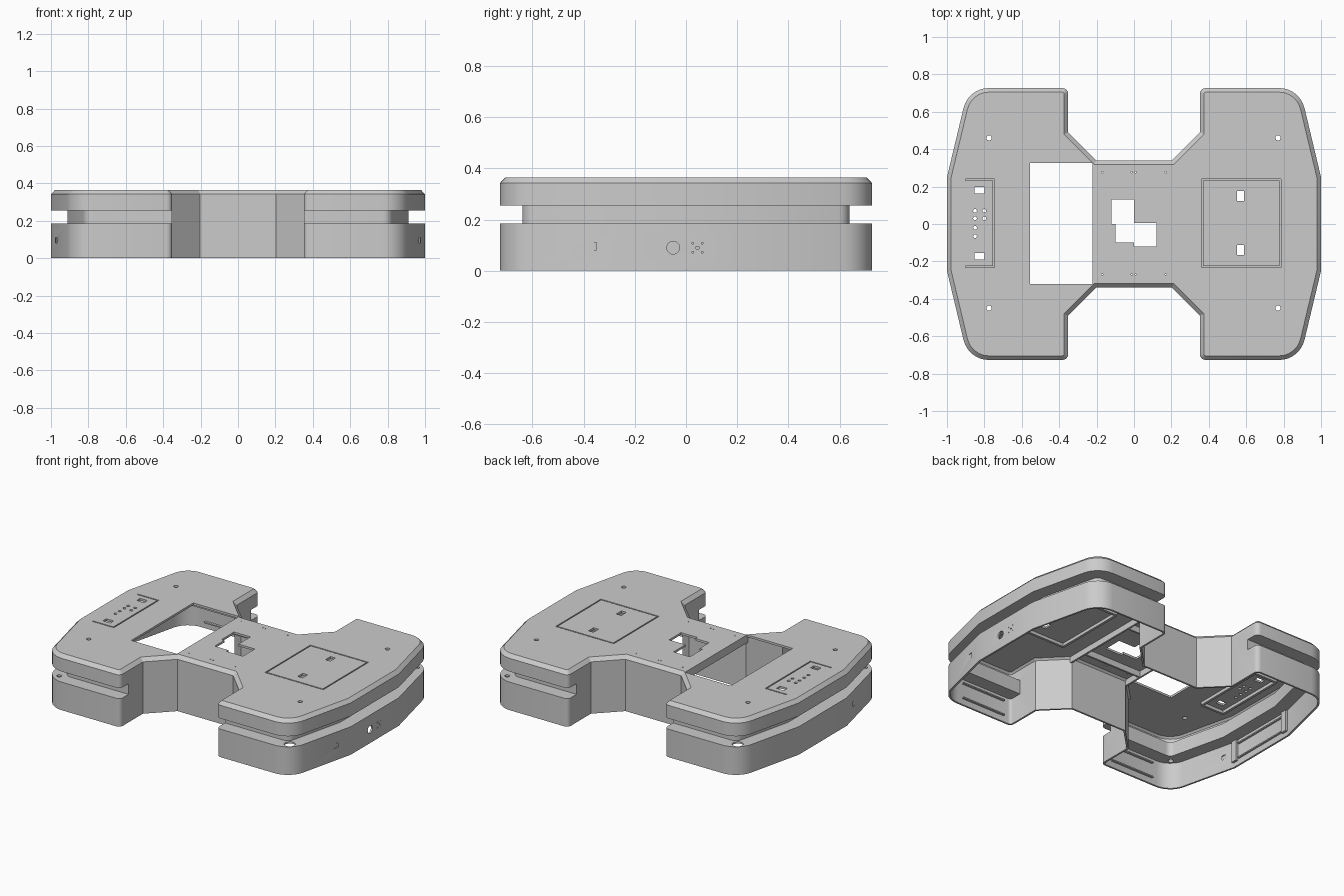
import bpy, bmesh, math
from mathutils import Vector

if "Cube" in bpy.data.objects:
    bpy.data.objects.remove(bpy.data.objects["Cube"], do_unlink=True)

grey = bpy.data.materials.new("light grey")
grey.use_nodes = True
COLOUR = (0.6, 0.6, 0.6, 1)
grey.diffuse_color = COLOUR
grey.node_tree.nodes["Principled BSDF"].inputs["Base Color"].default_value = COLOUR

WALL = 0.012
HALF_Y = 0.727
TOP = 0.365
GROOVE_LOW, GROOVE_HIGH, GROOVE_DEPTH = 0.185, 0.255, 0.088


def finish(name, bm):
    mesh = bpy.data.meshes.new(name)
    bm.to_mesh(mesh)
    bm.free()
    mesh.materials.append(grey)
    ob = bpy.data.objects.new(name, mesh)
    bpy.context.collection.objects.link(ob)
    return ob


def add_loft(bm, layers):
    """Closed solid through (points, z) layers of rising z, faces outward."""
    first = layers[0][0]
    area = sum(a[0] * b[1] - b[0] * a[1] for a, b in zip(first, first[1:] + first[:1]))
    step = 1 if area > 0 else -1
    rings = [[bm.verts.new((p[0], p[1], z)) for p in pts[::step]] for pts, z in layers]
    bm.faces.new(rings[0][::-1])
    bm.faces.new(rings[-1])
    n = len(rings[0])
    for a, b in zip(rings, rings[1:]):
        for i in range(n):
            j = (i + 1) % n
            bm.faces.new((a[i], a[j], b[j], b[i]))


def add_box(bm, x0, x1, y0, y1, z0, z1):
    add_loft(bm, [([(x0, y0), (x1, y0), (x1, y1), (x0, y1)], z) for z in (z0, z1)])


def add_disc(bm, x, y, r, z0, z1, n=16):
    pts = [(x + r * math.cos(i * math.tau / n), y + r * math.sin(i * math.tau / n)) for i in range(n)]
    add_loft(bm, [(pts, z0), (pts, z1)])


def fillet(a, b, c, r, n):
    """Arc of radius r rounding the corner b."""
    a, b, c = Vector(a), Vector(b), Vector(c)
    u, v = (a - b).normalized(), (c - b).normalized()
    half = u.angle(v) / 2
    centre = b + (u + v).normalized() * r / math.sin(half)
    s = b + u * r / math.tan(half) - centre
    e = b + v * r / math.tan(half) - centre
    w = s.angle(e)
    return [tuple(centre + (s * math.sin(w * (1 - i / n)) + e * math.sin(w * i / n)) / math.sin(w))
            for i in range(n + 1)]


def offset(pts, d, closed=True):
    """Move a counter-clockwise path inward by d with mitred corners."""
    out, n = [], len(pts)
    for i, p in enumerate(pts):
        p = Vector(p)
        prev = Vector(pts[i - 1]) if closed or i else None
        nxt = Vector(pts[(i + 1) % n]) if closed or i < n - 1 else None
        d1 = (p - prev).normalized() if prev else (nxt - p).normalized()
        d2 = (nxt - p).normalized() if nxt else d1
        n1, n2 = Vector((-d1.y, d1.x)), Vector((-d2.y, d2.x))
        out.append(tuple(p + (n1 + n2) * d / (1 + n1.dot(n2))))
    return out


def cut(target, cutter):
    mod = target.modifiers.new("cut", 'BOOLEAN')
    mod.object, mod.operation, mod.solver = cutter, 'DIFFERENCE', 'EXACT'
    bpy.context.view_layer.objects.active = target
    bpy.ops.object.modifier_apply(modifier=mod.name)
    bpy.data.objects.remove(cutter, do_unlink=True)


# Outline of the two-winged body
shoulder, side = (0.886, HALF_Y), (1.0, 0.25)
tip = (0.352, HALF_Y)
big_arc = fillet(side, shoulder, tip, 0.14, 8)
small_arc = fillet(shoulder, tip, (0.352, 0.49), 0.03, 4)
quarter = [side] + big_arc + small_arc + [(0.352, 0.49), (0.203, 0.34)]
half = quarter + [(-x, y) for x, y in reversed(quarter)]
outline = half + [(-x, -y) for x, y in half]

bm = bmesh.new()
add_loft(bm, [(outline, 0), (outline, 0.342), (offset(outline, 0.022), TOP)])
shell = finish("body_shell", bm)

# Band of the groove, running round the outside of each wing
upper = [side] + big_arc + [(0.3, HALF_Y)]
band = [(x, -y) for x, y in reversed(upper)] + upper


def groove(grow):
    bm = bmesh.new()
    ring = offset(band, -0.1, False) + offset(band, GROOVE_DEPTH + grow, False)[::-1]
    for s in (1, -1):
        pts = [(s * x, y) for x, y in ring]
        add_loft(bm, [(pts, GROOVE_LOW - grow), (pts, GROOVE_HIGH + grow)])
    return finish("groove_cutter", bm)


# Hollow inside, open underneath
bm = bmesh.new()
inner = offset(outline, WALL)
add_loft(bm, [(inner, -0.05), (inner, TOP - 0.026), (offset(outline, 0.024), TOP - 0.014)])
cavity = finish("cavity", bm)
cut(cavity, groove(WALL))
cut(shell, groove(0))
cut(shell, cavity)

# Openings through the deck
Z0, Z1 = 0.3, 0.4
bm = bmesh.new()
add_box(bm, -0.555, -0.222, -0.32, 0.327, Z0, Z1)
stair = [(-0.12, 0.13), (0, 0.13), (0, 0.005), (0.12, 0.005), (0.12, -0.12),
         (0, -0.12), (0, -0.1), (-0.1, -0.1), (-0.1, 0), (-0.12, 0)]
add_loft(bm, [(stair, Z0), (stair, Z1)])
for x in (-0.775, 0.77):
    for y in (-0.45, 0.46):
        add_disc(bm, x, y, 0.014, Z0, Z1)
for y in (-0.14, 0.15):
    add_box(bm, 0.552, 0.588, y - 0.027, y + 0.027, Z0, Z1)
for y in (-0.173, 0.18):
    add_box(bm, -0.853, -0.8, y - 0.018, y + 0.018, Z0, Z1)
for x, y in ((-0.85, 0.07), (-0.8, 0.07), (-0.85, 0.03), (-0.8, 0.03), (-0.85, -0.02), (-0.85, -0.065)):
    add_disc(bm, x, y, 0.01, Z0, Z1, 12)
for x in (-0.17, -0.012, 0.008, 0.17):
    for y in (-0.27, 0.277):
        add_disc(bm, x, y, 0.004, Z0, Z1, 8)
cut(shell, finish("deck_cutter", bm))

# Fine seams around the two deck panels
bm = bmesh.new()
W, S0, S1 = 0.008, TOP - 0.009, TOP + 0.02
Y0, Y1 = -0.233, 0.24
c_shape = [(-0.9, Y0), (-0.745, Y0), (-0.745, Y1), (-0.9, Y1),
           (-0.9, Y1 - W), (-0.745 - W, Y1 - W), (-0.745 - W, Y0 + W), (-0.9, Y0 + W)]
add_loft(bm, [(c_shape, S0), (c_shape, S1)])
cut(shell, finish("seam_cutter", bm))
bm = bmesh.new()
add_box(bm, 0.36, 0.785, Y0, Y1, S0, S1)
seam = finish("seam_cutter", bm)
bm = bmesh.new()
add_box(bm, 0.36 + W, 0.785 - W, Y0 + W, Y1 - W, S0 - 0.1, S1 + 0.1)
cut(seam, finish("seam_core", bm))
cut(shell, seam)

# Holes in the groove floor and the outer walls
bm = bmesh.new()
for s in (1, -1):
    add_disc(bm, s * 0.842, -s * 0.662, 0.034, 0.15, 0.22, 20)
    add_disc(bm, s * 0.842, s * 0.662, 0.016, 0.15, 0.22)
    add_box(bm, s * 0.972 - 0.004, s * 0.972 + 0.004, -0.42, -0.3, 0.08, 0.11)
add_box(bm, 0.95, 1.05, 0.04, 0.05, 0.085, 0.095)
for y in (0.027, 0.063):
    for z in (0.072, 0.108):
        add_box(bm, 0.95, 1.05, y - 0.003, y + 0.003, z - 0.003, z + 0.003)
cut(shell, finish("wall_cutter", bm))

# Round port in the left end wall, turned to face along x
bm = bmesh.new()
add_disc(bm, -0.09, -0.05, 0.025, 0.95, 1.05, 20)
for v in bm.verts:
    v.co = (v.co.z, v.co.y, -v.co.x)
cut(shell, finish("port_cutter", bm))

# Raised rims below the deck panels
UNDER = TOP - 0.014
bm = bmesh.new()
for x0, x1 in ((-0.9, -0.735), (0.35, 0.795)):
    for x in (x0, x1):
        add_box(bm, x - 0.008, x + 0.008, Y0 - 0.01, Y1 + 0.01, UNDER - 0.02, UNDER)
    for y in (Y0 - 0.01, Y1 + 0.01):
        add_box(bm, x0, x1, y - 0.008, y + 0.008, UNDER - 0.02, UNDER)
finish("panel_rims", bm)

# Ribs under the waist deck
bm = bmesh.new()
for x in (-0.215, 0.215):
    add_box(bm, x - 0.006, x + 0.006, -0.33, 0.33, UNDER - 0.04, UNDER)
for y in (-0.2, 0.2):
    add_box(bm, -0.215, 0.215, y - 0.006, y + 0.006, UNDER - 0.04, UNDER)
finish("waist_ribs", bm)

# Rails and brackets inside the end walls
bm = bmesh.new()
for s in (1, -1):
    for z in (0.04, 0.14):
        add_box(bm, s * 0.976, s * 0.99, -0.2, 0.2, z, z + 0.008)
        for t in (1, -1):
            add_box(bm, s * 0.42, s * 0.74, t * 0.7, t * 0.717, z, z + 0.008)
    for y in (-0.23, 0.23):
        add_box(bm, s * 0.972, s * 0.99, y - 0.02, y + 0.02, 0.03, 0.17)
finish("inner_rails", bm)

# Crisp edges with smooth rounded corners
bpy.ops.object.select_all(action='DESELECT')
shell.select_set(True)
bpy.context.view_layer.objects.active = shell
bpy.ops.object.shade_smooth_by_angle(angle=math.radians(25))
